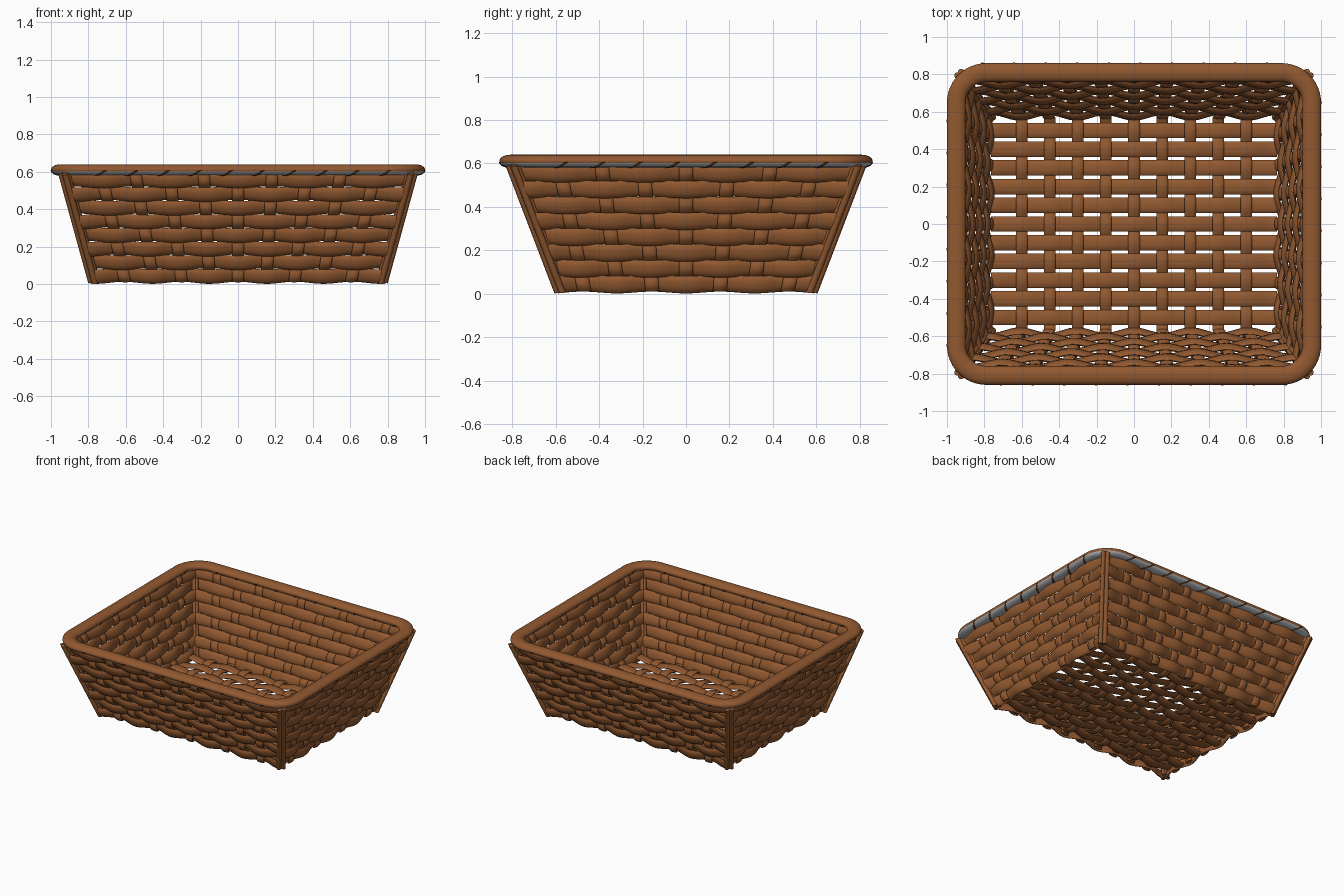
import bpy, bmesh, math
from mathutils import Vector

cube = bpy.data.objects.get("Cube")
if cube:
    bpy.data.objects.remove(cube, do_unlink=True)


def material(name, rgb):
    m = bpy.data.materials.new(name)
    m.use_nodes = True
    m.diffuse_color = (*rgb, 1)
    m.node_tree.nodes["Principled BSDF"].inputs["Base Color"].default_value = (*rgb, 1)
    return m


BROWN = material("willow brown", (0.285, 0.10, 0.03))
DARK = material("dark willow", (0.10, 0.035, 0.012))
GREY = material("pale grey", (0.50, 0.52, 0.55))
X, Y, Z = Vector((1, 0, 0)), Vector((0, 1, 0)), Vector((0, 0, 1))


def sweep(bm, points, widths, normals, hw, ht, closed=False, sides=10):
    """Oval cane along points; widths and normals give the section axes."""
    rings = []
    for p, w, n in zip(points, widths, normals):
        ring = []
        for j in range(sides):
            a = math.tau * j / sides
            ring.append(bm.verts.new(p + w * hw * math.cos(a) + n * ht * math.sin(a)))
        rings.append(ring)
    pairs = list(zip(rings, rings[1:]))
    if closed:
        pairs.append((rings[-1], rings[0]))
    else:
        bm.faces.new(rings[0])
        bm.faces.new(rings[-1])
    for a, b in pairs:
        for j in range(sides):
            k = (j + 1) % sides
            bm.faces.new((a[j], a[k], b[k], b[j]))


def strand(bm, points, width, normal, hw, ht):
    sweep(bm, points, [width] * len(points), [normal] * len(points), hw, ht)


def finish(bm, name, *mats):
    bmesh.ops.recalc_face_normals(bm, faces=bm.faces)
    mesh = bpy.data.meshes.new(name)
    bm.to_mesh(mesh)
    bm.free()
    for m in mats:
        mesh.materials.append(m)
    obj = bpy.data.objects.new(name, mesh)
    bpy.context.collection.objects.link(obj)
    bpy.ops.object.select_all(action='DESELECT')
    obj.select_set(True)
    bpy.context.view_layer.objects.active = obj
    bpy.ops.object.shade_smooth_by_angle(angle=math.radians(50))
    return obj


def lerp(pair, t):
    return pair[0] + (pair[1] - pair[0]) * t


HEIGHT = 0.6
HALF_X, HALF_Y = (0.765, 0.93), (0.57, 0.80)   # wall planes at base and top
AMP = 0.016
ROWS, FIRST, STEP = 8, 0.045, 0.073


def wall(name, out, dist, half, count, pitch, phase):
    along = Z.cross(out)
    up = (out * (dist[1] - dist[0]) + Z * HEIGHT).normalized()
    normal = along.cross(up)

    def at(s, z, offset):
        return out * lerp(dist, z / HEIGHT) + along * s + Z * z + normal * offset

    # Horizontal woven rows
    bm = bmesh.new()
    for k in range(ROWS):
        z = FIRST + STEP * k
        t = z / HEIGHT
        reach = lerp(half, t)
        n = 6 * count
        pts = []
        for i in range(n + 1):
            s = reach * (2 * i / n - 1)
            wave = math.cos(math.pi * (s / lerp(pitch, t) + k))
            pts.append(at(s, z, phase * AMP * wave))
        strand(bm, pts, up, normal, 0.041, 0.015)
    finish(bm, name + "_rows", BROWN)

    # Upright stakes
    bm = bmesh.new()
    for i in range(-(count // 2), count // 2 + 1):
        pts = []
        for j in range(41):
            z = 0.015 + (HEIGHT - 0.015) * j / 40
            wave = math.cos(math.pi * (i + (z - FIRST) / STEP))
            pts.append(at(i * lerp(pitch, z / HEIGHT), z, -phase * AMP * wave))
        strand(bm, pts, along, normal, 0.032, 0.012)
    finish(bm, name + "_stakes", BROWN)

    # Thin corner rods on both ends of the wall
    bm = bmesh.new()
    for side in (-1, 1):
        for offset in (-0.016, 0.018):
            pts = [at(side * (lerp(half, z / HEIGHT) - 0.004), z, offset) for z in (0.012, 0.595)]
            strand(bm, pts, along, normal, 0.017, 0.016)
    finish(bm, name + "_corner_rods", BROWN)


for label, sign in (("front", -1), ("back", 1)):
    wall(label + "_wall", Y * sign, HALF_Y, HALF_X, 9, (0.15, 0.183), -1)
for label, sign in (("left", 1), ("right", -1)):
    wall(label + "_wall", X * sign, HALF_X, HALF_Y, 7, (0.155, 0.195), 1)

# Woven floor: strips along x, stakes along y
FLOOR_Z, FLOOR_X, FLOOR_Y = 0.035, 0.15, 0.1
bm = bmesh.new()
for k in range(-5, 6):
    pts = []
    for i in range(61):
        x = 0.765 * (i / 30 - 1)
        pts.append(Vector((x, k * FLOOR_Y, FLOOR_Z + 0.012 * math.cos(math.pi * (x / FLOOR_X + k)))))
    strand(bm, pts, Y, Z, 0.041, 0.011)
finish(bm, "floor_strips", BROWN)
bm = bmesh.new()
for i in range(-4, 5):
    pts = []
    for j in range(67):
        y = 0.57 * (j / 33 - 1)
        pts.append(Vector((i * FLOOR_X, y, FLOOR_Z - 0.012 * math.cos(math.pi * (i + y / FLOOR_Y)))))
    strand(bm, pts, X, Z, 0.031, 0.011)
finish(bm, "floor_stakes", BROWN)

# Rounded rim, pale on its underside
RIM_X, RIM_Y, RADIUS, RIM_Z = 0.95, 0.81, 0.16, 0.611
RIM_W, RIM_H = 0.05, 0.029
points, outs = [], []
for q, (sx, sy) in enumerate(((1, 1), (-1, 1), (-1, -1), (1, -1))):
    for i in range(13):
        a = math.pi / 2 * (q + i / 12)
        d = Vector((math.cos(a), math.sin(a), 0))
        points.append(Vector((sx * (RIM_X - RADIUS), sy * (RIM_Y - RADIUS), RIM_Z)) + d * RADIUS)
        outs.append(d)
bm = bmesh.new()
sweep(bm, points, outs, [Z] * len(points), RIM_W, RIM_H, closed=True, sides=20)
bmesh.ops.recalc_face_normals(bm, faces=bm.faces)
for f in bm.faces:
    f.material_index = 1 if f.normal.z < -0.6 else 0
finish(bm, "rim", BROWN, GREY)

# Slanted bindings under the straight runs of the rim
bm = bmesh.new()
for out, dist, reach, count in ((X, RIM_X, 0.6, 8), (-X, RIM_X, 0.6, 8),
                                (Y, RIM_Y, 0.76, 10), (-Y, RIM_Y, 0.76, 10)):
    along = Z.cross(out)
    for i in range(count):
        s = reach * (2 * i / (count - 1) - 1)
        pts, normals = [], []
        for j in range(9):
            a = -math.radians(8 + 164 * j / 8)
            pts.append(out * (dist + RIM_W * math.cos(a)) + along * (s + 0.05 - 0.10 * j / 8)
                       + Z * (RIM_Z + RIM_H * math.sin(a)))
            normals.append(out * math.cos(a) + Z * math.sin(a))
        sweep(bm, pts, [along] * 9, normals, 0.009, 0.004, sides=6)
finish(bm, "rim_bindings", DARK)
